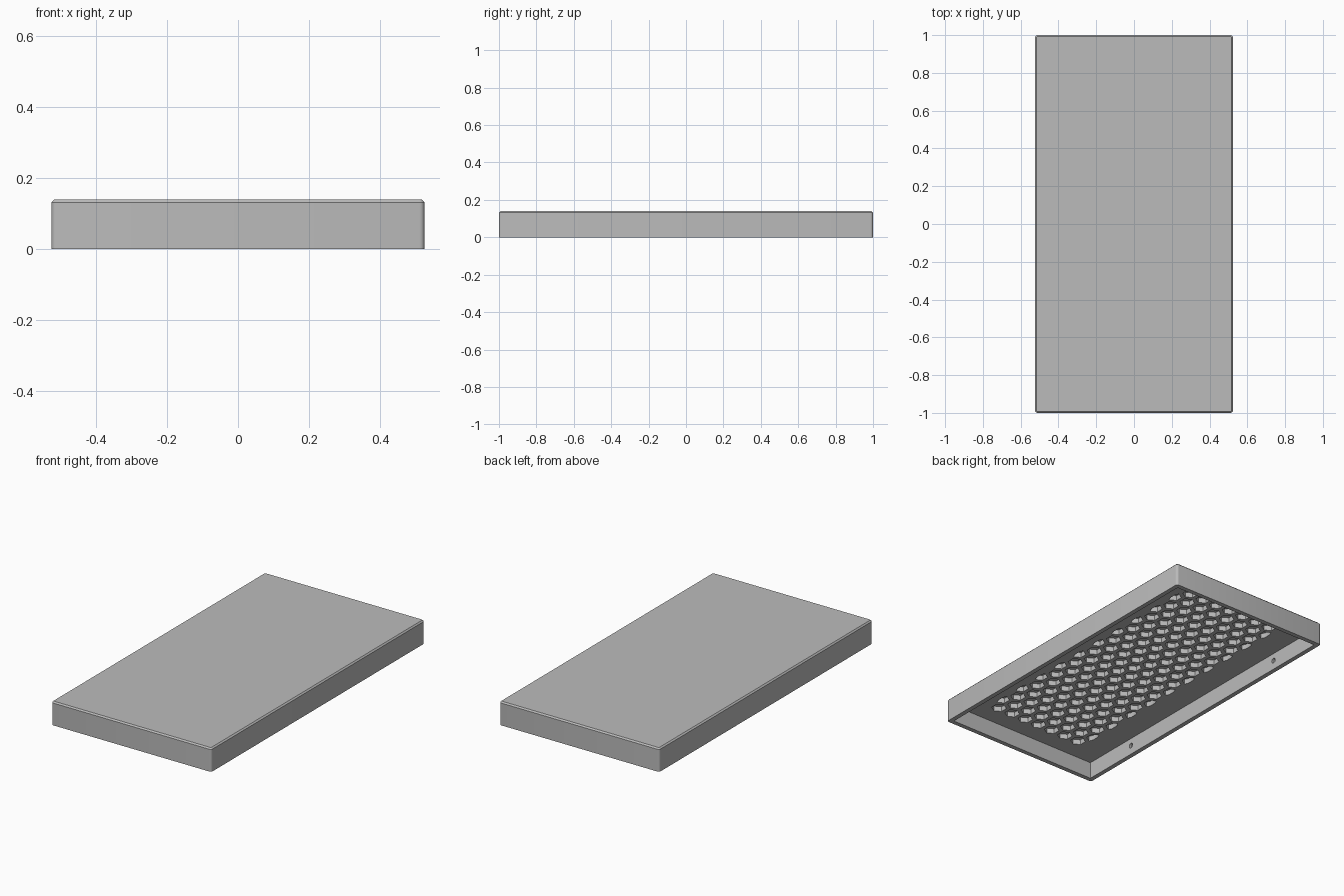
import bpy, bmesh, math
from mathutils import Matrix, Vector

old = bpy.data.objects.get("Cube")
if old:
    bpy.data.objects.remove(old, do_unlink=True)

WIDTH, LENGTH, HEIGHT = 1.05, 2.0, 0.14
WALL, CEILING = 0.027, 0.10
PITCH, CELL_RADIUS, CELL_DEPTH, FIELD = 0.096, 0.042, 0.03, 0.346

grey = bpy.data.materials.new("plain_grey")
grey.use_nodes = True
grey.diffuse_color = (0.5, 0.5, 0.5, 1)
grey.node_tree.nodes["Principled BSDF"].inputs["Base Color"].default_value = (0.5, 0.5, 0.5, 1)


def make_object(name, bm):
    bmesh.ops.recalc_face_normals(bm, faces=bm.faces)
    mesh = bpy.data.meshes.new(name)
    bm.to_mesh(mesh)
    bm.free()
    mesh.materials.append(grey)
    obj = bpy.data.objects.new(name, mesh)
    bpy.context.collection.objects.link(obj)
    return obj


def add_box(bm, size, centre):
    matrix = Matrix.Translation(centre) @ Matrix.Diagonal((*size, 1))
    bmesh.ops.create_cube(bm, size=1, matrix=matrix)


def cut(target, cutter):
    cutter.hide_render = True
    mod = target.modifiers.new("cut", 'BOOLEAN')
    mod.operation = 'DIFFERENCE'
    mod.solver = 'EXACT'
    mod.object = cutter
    bpy.context.view_layer.objects.active = target
    bpy.ops.object.modifier_apply(modifier=mod.name)
    bpy.data.objects.remove(cutter, do_unlink=True)


# Outer shell: rounded upright corners and a chamfered top rim
bm = bmesh.new()
add_box(bm, (WIDTH, LENGTH, HEIGHT), (0, 0, HEIGHT / 2))
upright = [e for e in bm.edges if abs(e.verts[0].co.z - e.verts[1].co.z) > 0.01]
bmesh.ops.bevel(bm, geom=upright, offset=0.014, segments=4, profile=0.5, affect='EDGES')
top_rim = [e for e in bm.edges if all(v.co.z > HEIGHT - 0.001 for v in e.verts)]
bmesh.ops.bevel(bm, geom=top_rim, offset=0.008, segments=1, affect='EDGES')
cover = make_object("tray_cover", bm)

# Open underside
bm = bmesh.new()
add_box(bm, (WIDTH - 2 * WALL, LENGTH - 2 * WALL, CEILING + 0.1),
        (0, 0, (CEILING - 0.1) / 2))
cut(cover, make_object("cavity_cutter", bm))

# Staggered honeycomb pockets in the ceiling, trimmed at the field edges
bm = bmesh.new()
for row in range(-10, 11):
    y = row * PITCH * math.sqrt(3) / 2
    shift = PITCH / 2 if row % 2 else 0
    for col in range(-4, 4):
        x = col * PITCH + shift
        if abs(x) > FIELD:
            continue
        ring = []
        for k in range(6):
            a = math.radians(30 + 60 * k)
            px = max(-FIELD, min(FIELD, x + CELL_RADIUS * math.cos(a)))
            ring.append(bm.verts.new((px, y + CELL_RADIUS * math.sin(a), CEILING - 0.02)))
        # Merge corners that met at the trimmed edge
        face = bm.faces.new(ring)
        lifted = bmesh.ops.extrude_face_region(bm, geom=[face])["geom"]
        verts = [g for g in lifted if isinstance(g, bmesh.types.BMVert)]
        bmesh.ops.translate(bm, verts=verts, vec=Vector((0, 0, CELL_DEPTH + 0.02)))
cut(cover, make_object("honeycomb_cutter", bm))

# Blind fixing holes in the long walls
bm = bmesh.new()
for side in (-1, 1):
    for y in (-0.62, 0.62):
        place = Matrix.Translation((side * (WIDTH / 2 - WALL), y, 0.055))
        bmesh.ops.create_cone(bm, cap_ends=True, segments=20, radius1=0.015, radius2=0.015,
                              depth=0.03, matrix=place @ Matrix.Rotation(math.pi / 2, 4, 'Y'))
cut(cover, make_object("hole_cutter", bm))

bpy.ops.object.select_all(action='DESELECT')
cover.select_set(True)
bpy.context.view_layer.objects.active = cover
bpy.ops.object.shade_smooth_by_angle(angle=math.radians(30))
